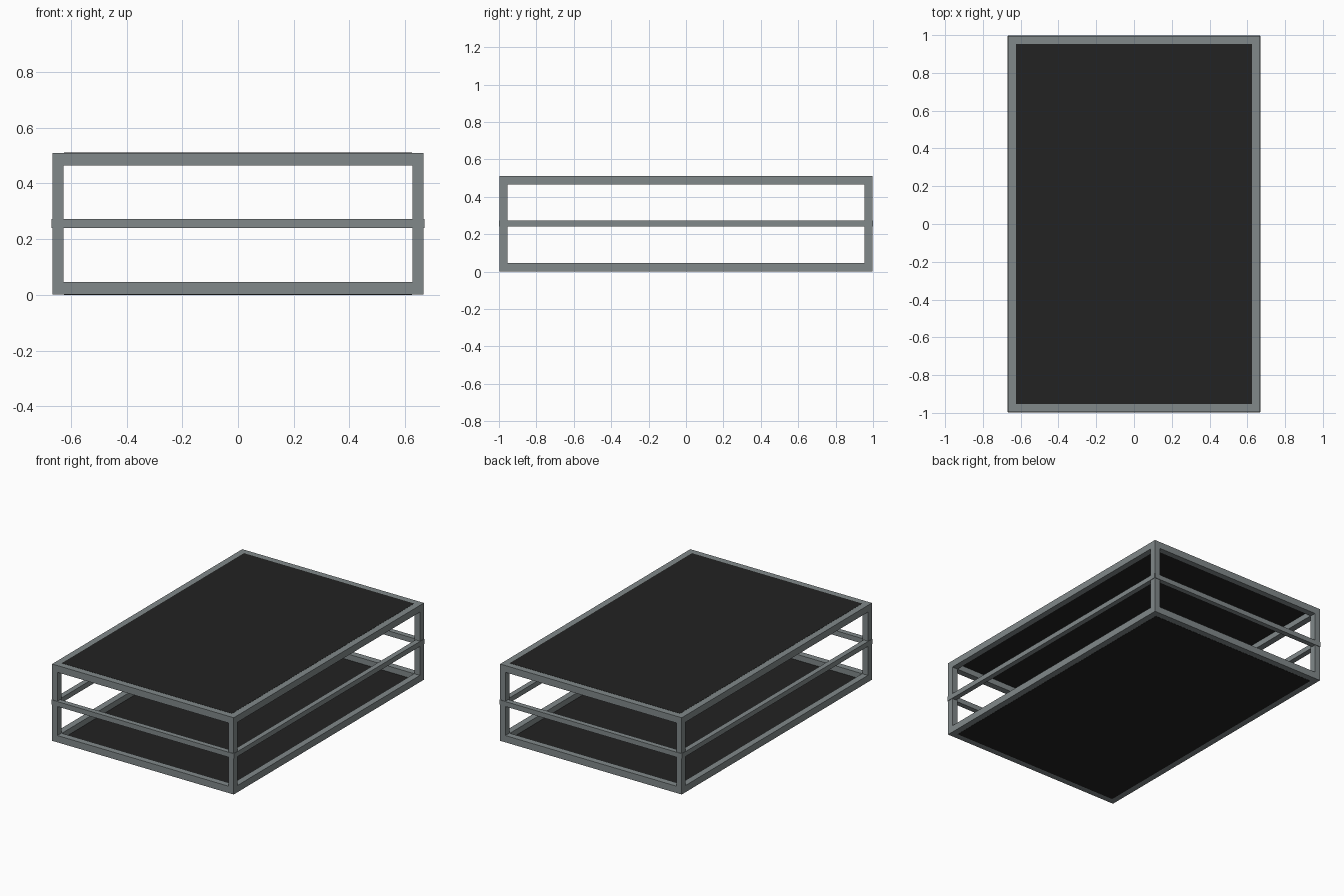
import bpy

if "Cube" in bpy.data.objects:
    bpy.data.objects.remove(bpy.data.objects["Cube"])

def material(name, rgb):
    m = bpy.data.materials.new(name)
    m.diffuse_color = (*rgb, 1)
    m.use_nodes = True
    m.node_tree.nodes["Principled BSDF"].inputs["Base Color"].default_value = m.diffuse_color
    return m

steel = material("grey steel", (0.22, 0.25, 0.255))
black = material("black panel", (0.016, 0.016, 0.016))

def box(name, lo, hi, mat):
    bpy.ops.mesh.primitive_cube_add(size=1, location=[(a + b) / 2 for a, b in zip(lo, hi)])
    o = bpy.context.object
    o.name = name
    o.scale = [b - a for a, b in zip(lo, hi)]
    bpy.ops.object.transform_apply(location=False, rotation=False, scale=True)
    o.data.materials.append(mat)
    return o

X, Y, H, W = 0.666, 0.996, 0.51, 0.042   # outer half sizes, height, bar width

# Bottom and top frames, each with a nearly flush panel
for level, z0, z1, p0, p1 in (("bottom", 0.001, 0.046, 0.0, 0.008),
                              ("top", 0.465, H, H - 0.007, H + 0.001)):
    for side, s in (("left", -1), ("right", 1)):
        a, b = sorted((s * X, s * (X - W)))
        box(f"{level}_{side}_bar", (a, -Y, z0), (b, Y, z1), steel)
    for side, s in (("front", -1), ("back", 1)):
        a, b = sorted((s * Y, s * (Y - W)))
        box(f"{level}_{side}_bar", (-X + W, a, z0), (X - W, b, z1), steel)
    box(f"{level}_panel", (-X + W, -Y + W, p0), (X - W, Y - W, p1), black)

# Corner posts
for sx, xn in ((-1, "left"), (1, "right")):
    for sy, yn in ((-1, "front"), (1, "back")):
        a, b = sorted((sx * X, sx * (X - W + 0.003)))
        c, d = sorted((sy * Y, sy * (Y - W)))
        box(f"{yn}_{xn}_post", (a, c, 0.046), (b, d, 0.465), steel)

# Thinner middle rails, standing slightly proud of the posts
R, P, RZ0, RZ1 = 0.034, 0.003, 0.24, 0.273
for s, n in ((-1, "left"), (1, "right")):
    a, b = sorted((s * (X + P), s * (X + P - R)))
    box(f"{n}_middle_rail", (a, -Y, RZ0), (b, Y, RZ1), steel)
for s, n in ((-1, "front"), (1, "back")):
    a, b = sorted((s * (Y + P), s * (Y + P - R)))
    box(f"{n}_middle_rail", (-X, a, RZ0), (X, b, RZ1), steel)
